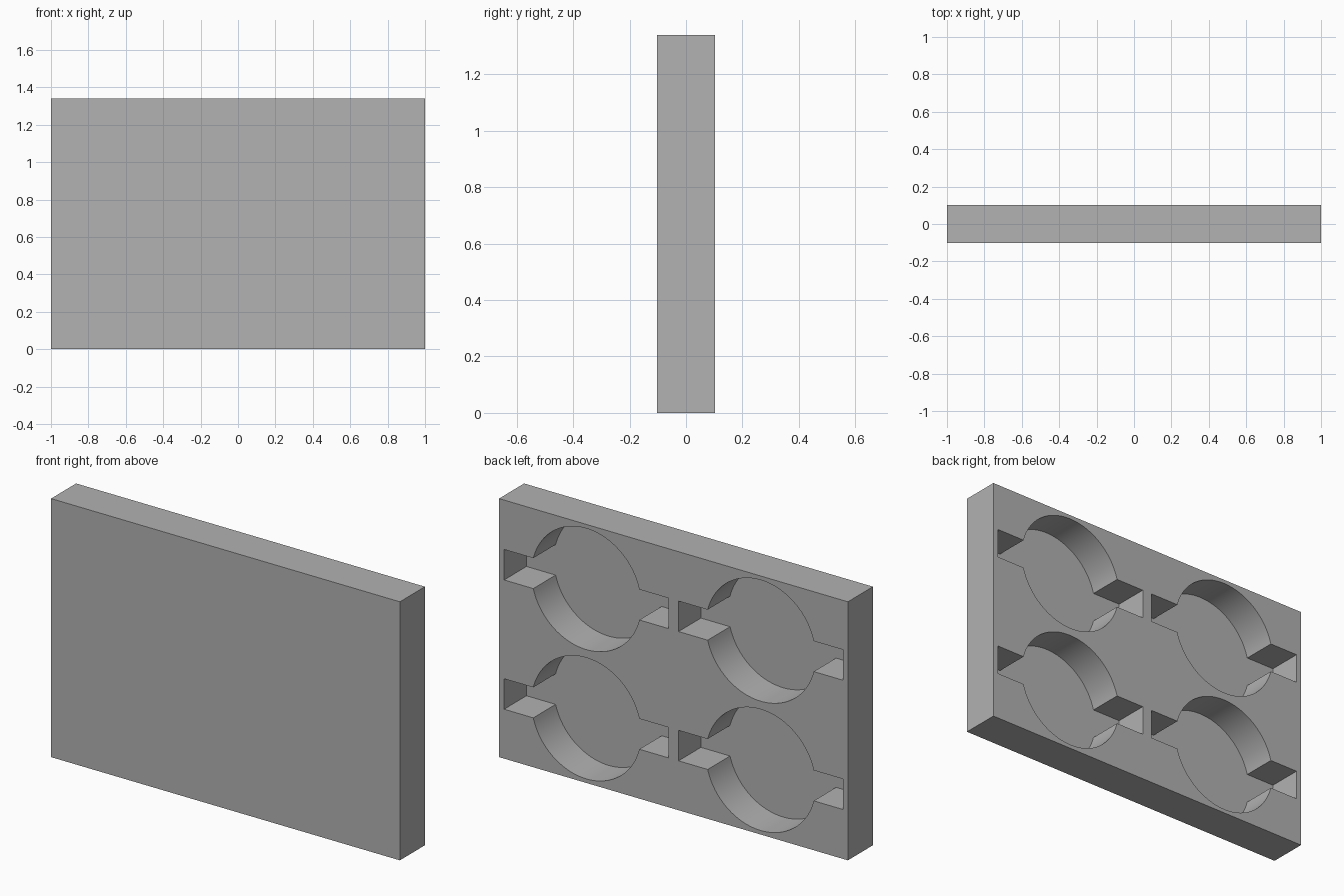
import bpy
import bmesh
import math

cube = bpy.data.objects.get("Cube")
if cube:
    bpy.data.objects.remove(cube, do_unlink=True)

WIDTH, THICK, HEIGHT = 2.0, 0.205, 1.34
POCKET_DEPTH = 0.183
RADIUS = 0.314          # round part of a pocket
SLOT_HALF_LENGTH = 0.471
SLOT_HALF_HEIGHT = 0.079
ARC_STEPS = 48

grey = bpy.data.materials.new("plain grey")
grey.use_nodes = True
colour = (0.445, 0.445, 0.445, 1.0)
grey.diffuse_color = colour
grey.node_tree.nodes["Principled BSDF"].inputs["Base Color"].default_value = colour


def make_object(name, bm):
    bmesh.ops.recalc_face_normals(bm, faces=bm.faces)
    mesh = bpy.data.meshes.new(name)
    bm.to_mesh(mesh)
    bm.free()
    mesh.materials.append(grey)
    obj = bpy.data.objects.new(name, mesh)
    bpy.context.collection.objects.link(obj)
    return obj


def pocket_outline():
    """Circle crossed by a level slot, as one closed outline."""
    start = math.asin(SLOT_HALF_HEIGHT / RADIUS)
    upper = []
    for i in range(ARC_STEPS + 1):
        a = start + (math.pi - 2 * start) * i / ARC_STEPS
        upper.append((RADIUS * math.cos(a), RADIUS * math.sin(a)))
    half = [(SLOT_HALF_LENGTH, SLOT_HALF_HEIGHT), *upper,
            (-SLOT_HALF_LENGTH, SLOT_HALF_HEIGHT)]
    return half + [(-x, -z) for x, z in half]


# Slab
bm = bmesh.new()
bmesh.ops.create_cube(bm, size=1)
bmesh.ops.scale(bm, vec=(WIDTH, THICK, HEIGHT), verts=bm.verts)
bmesh.ops.translate(bm, vec=(0, 0, HEIGHT / 2), verts=bm.verts)
tray = make_object("tray", bm)

# Four pocket cutters, open at the back
bm = bmesh.new()
floor_y = THICK / 2 - POCKET_DEPTH
for cx in (-WIDTH / 4, WIDTH / 4):
    for cz in (HEIGHT / 4, HEIGHT * 3 / 4):
        face = bm.faces.new([bm.verts.new((cx + x, floor_y, cz + z))
                             for x, z in pocket_outline()])
        extruded = bmesh.ops.extrude_face_region(bm, geom=[face], use_keep_orig=True)
        moved = [v for v in extruded["geom"] if isinstance(v, bmesh.types.BMVert)]
        bmesh.ops.translate(bm, vec=(0, POCKET_DEPTH + 0.1, 0), verts=moved)
cutter = make_object("pocket_cutter", bm)
cutter.hide_render = True

# Cut the pockets and discard the cutter
cut = tray.modifiers.new("pockets", 'BOOLEAN')
cut.operation = 'DIFFERENCE'
cut.solver = 'EXACT'
cut.object = cutter
bpy.ops.object.select_all(action='DESELECT')
tray.select_set(True)
bpy.context.view_layer.objects.active = tray
bpy.ops.object.modifier_apply(modifier=cut.name)
bpy.data.objects.remove(cutter, do_unlink=True)

# Smooth round walls, crisp edges
bpy.ops.object.shade_smooth_by_angle(angle=math.radians(30))
